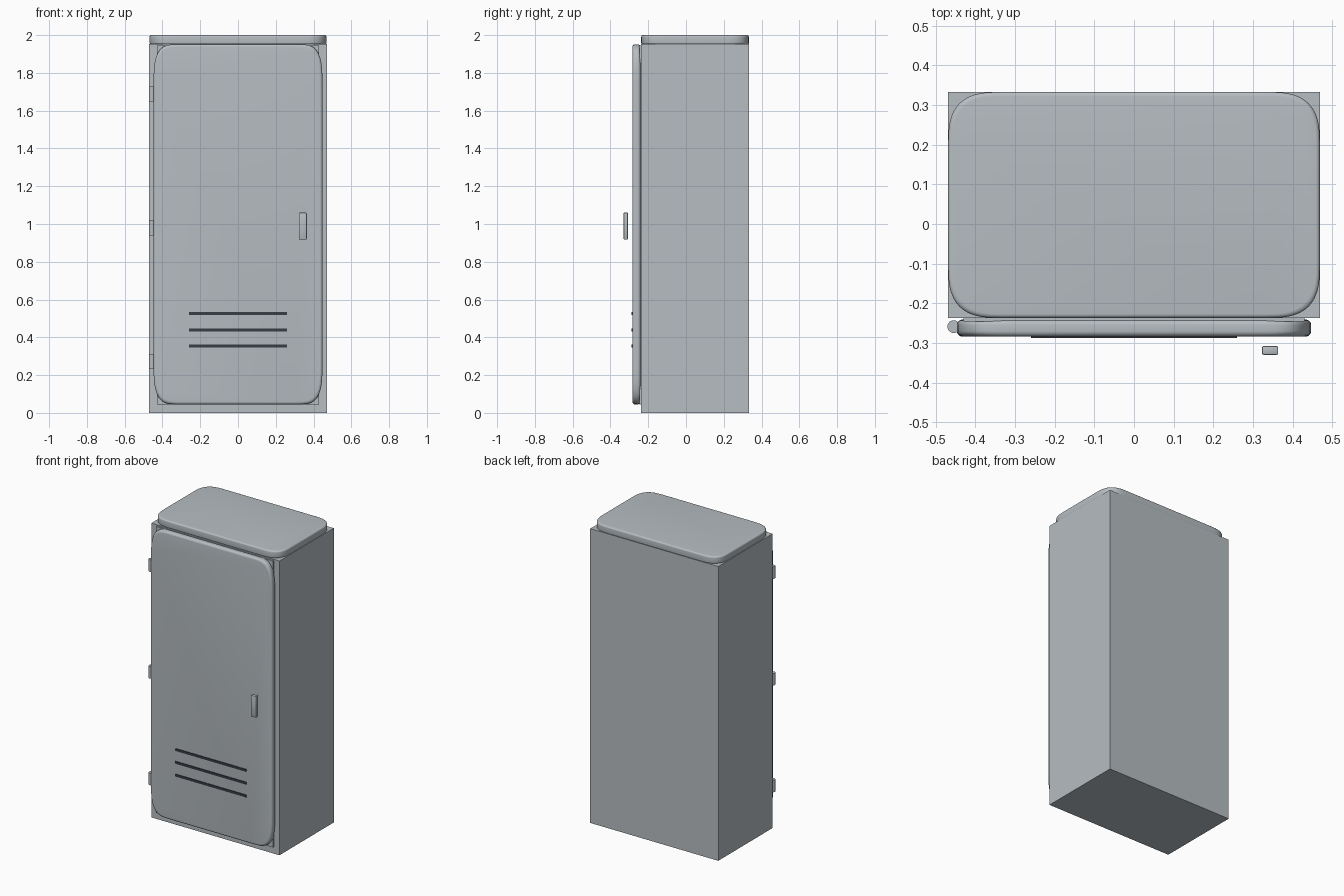
import bpy, bmesh, math

if "Cube" in bpy.data.objects:
    bpy.data.objects.remove(bpy.data.objects["Cube"])


def make_material(name, rgb):
    m = bpy.data.materials.new(name)
    m.diffuse_color = (*rgb, 1)
    m.use_nodes = True
    m.node_tree.nodes["Principled BSDF"].inputs["Base Color"].default_value = m.diffuse_color
    return m


STEEL = make_material("grey_steel", (0.47, 0.51, 0.54))
DARK = make_material("dark_slot", (0.04, 0.045, 0.06))


def finish(name, bm, mat, smooth=False):
    bmesh.ops.recalc_face_normals(bm, faces=bm.faces)
    me = bpy.data.meshes.new(name)
    bm.to_mesh(me)
    bm.free()
    me.materials.append(mat)
    ob = bpy.data.objects.new(name, me)
    bpy.context.collection.objects.link(ob)
    if smooth:
        bpy.context.view_layer.objects.active = ob
        ob.select_set(True)
        bpy.ops.object.shade_smooth_by_angle(angle=math.radians(40))
        ob.select_set(False)
    return ob


def box(name, lo, hi, mat, bevel=0.0, segments=2):
    bm = bmesh.new()
    bmesh.ops.create_cube(bm, size=1)
    for v in bm.verts:
        v.co = [lo[i] + (v.co[i] + 0.5) * (hi[i] - lo[i]) for i in range(3)]
    if bevel:
        bmesh.ops.bevel(bm, geom=bm.edges[:], offset=bevel, segments=segments,
                        profile=0.5, affect='EDGES')
    return finish(name, bm, mat, bevel > 0)


def outline(hw, hh, rw, rh, power, steps=12):
    """Rectangle outline with soft superelliptic corners."""
    pts = []
    for q in range(4):
        for i in range(steps + 1):
            a = (q + i / steps) * math.pi / 2
            c, s = math.cos(a), math.sin(a)
            u = abs(c) ** (2 / power) if abs(c) > 1e-6 else 0
            v = abs(s) ** (2 / power) if abs(s) > 1e-6 else 0
            sx = 1 if q in (0, 3) else -1
            sy = 1 if q in (0, 1) else -1
            pts.append((sx * (hw - rw + rw * u), sy * (hh - rh + rh * v)))
    return pts


def soft_plate(name, hw, hh, rw, rh, power, depth, r, place, mat):
    """Stack of outlines giving a plate with rounded rims."""
    arc = [(i / 5) * math.pi / 2 for i in range(6)]
    prof = [(r - r * math.sin(a), r - r * math.cos(a)) for a in arc]
    prof += [(r - r * math.cos(a), depth - r + r * math.sin(a)) for a in arc]
    bm = bmesh.new()
    rings = []
    for inset, d in prof:
        pts = outline(hw - inset, hh - inset, rw, rh, power)
        rings.append([bm.verts.new(place(x, y, d)) for x, y in pts])
    n = len(rings[0])
    for a, b in zip(rings, rings[1:]):
        for i in range(n):
            j = (i + 1) % n
            bm.faces.new((a[i], a[j], b[j], b[i]))
    bm.faces.new(rings[0])
    bm.faces.new(rings[-1])
    return finish(name, bm, mat, True)


# Cabinet body, and the panel behind the door
box("cabinet_body", (-0.47, -0.237, 0), (0.47, 0.333, 1.953), STEEL)
box("door_backing", (-0.43, -0.246, 0.045), (0.43, -0.236, 1.945), STEEL)

# Soft-cornered lid
soft_plate("top_cap", 0.469, 0.285, 0.13, 0.13, 2.8, 0.05, 0.01,
           lambda x, y, d: (x, 0.048 + y, 1.95 + d), STEEL)

# Soft-cornered door
soft_plate("door", 0.447, 0.953, 0.13, 0.22, 3.3, 0.043, 0.014,
           lambda x, y, d: (x, -0.241 - d, 0.998 + y), STEEL)

# Three dark ventilation slots on the door
for k, z in enumerate((0.355, 0.44, 0.525)):
    box(f"vent_slot_{k + 1}", (-0.26, -0.288, z - 0.008),
        (0.26, -0.282, z + 0.008), DARK)

# Handle bar standing off the door
box("handle", (0.323, -0.33, 0.918), (0.364, -0.308, 1.06), STEEL, 0.004)

# Hinge barrels on the left edge
for k, z in enumerate((0.272, 0.98, 1.688)):
    bm = bmesh.new()
    bmesh.ops.create_cone(bm, cap_ends=True, segments=24, radius1=0.016,
                          radius2=0.016, depth=0.08)
    bmesh.ops.translate(bm, verts=bm.verts, vec=(-0.455, -0.259, z))
    finish(f"hinge_{k + 1}", bm, STEEL, True)
